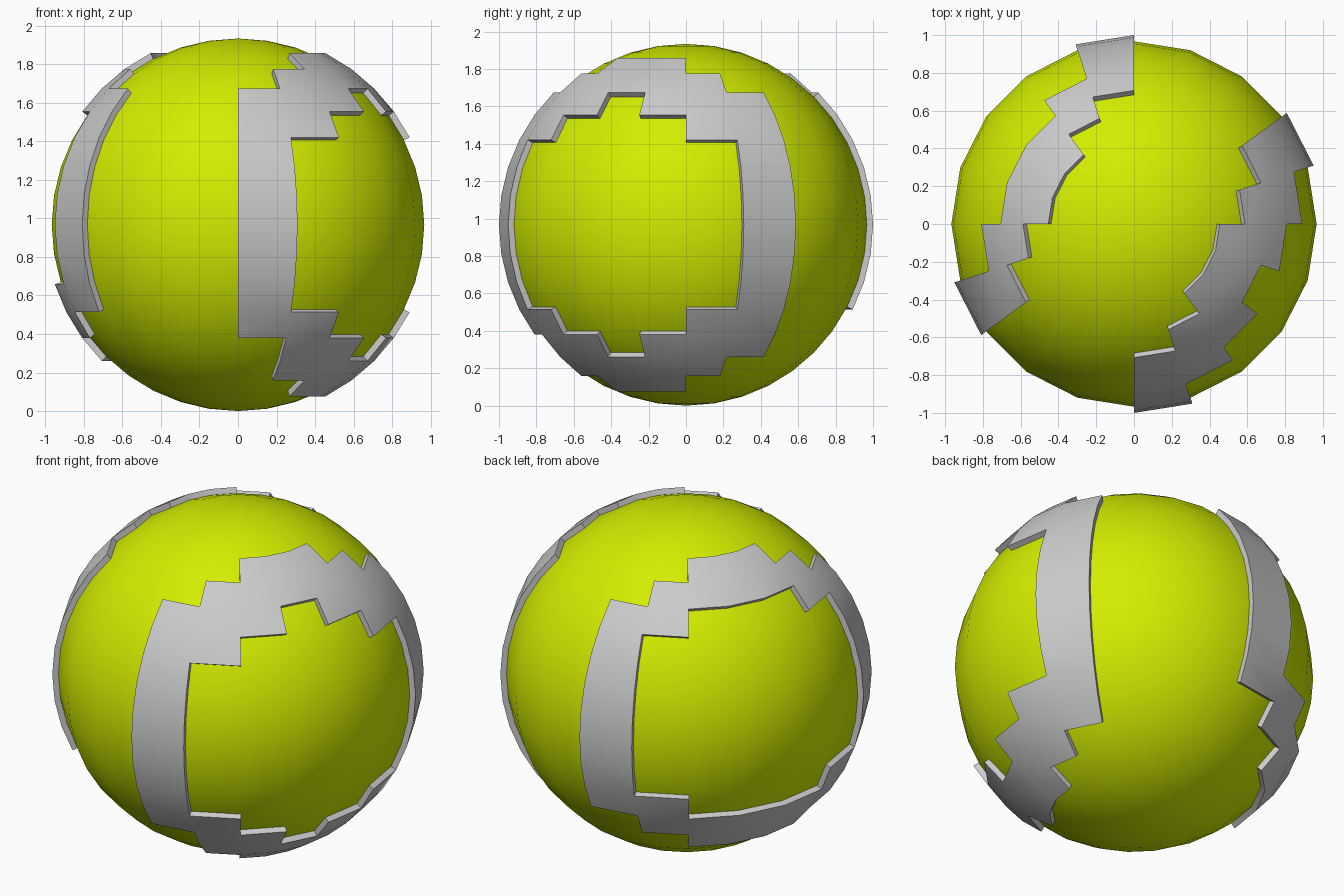
import bpy, bmesh, math

if "Cube" in bpy.data.objects:
    bpy.data.objects.remove(bpy.data.objects["Cube"])

N = 20                      # segments and rings
R_BALL, R_SEAM = 0.967, 1.0

# Seam layout: per 18-degree column (counted from the front toward +x),
# the covered latitude spans in 9-degree steps.
SPANS = {0: [(-4, 5)], 1: [(3, 6), (-6, -3)], 2: [(4, 7), (-7, -4)],
         3: [(5, 7), (-7, -5)], 4: [(4, 7), (-7, -4)], 5: [(3, 6), (-6, -3)],
         6: [(-5, 5)],
         10: [(-3, 5)], 11: [(4, 6), (-4, -2)], 12: [(5, 7), (-5, -3)],
         13: [(5, 7), (-5, -3)], 14: [(5, 7), (-5, -3)],
         15: [(4, 6), (-4, -2)], 16: [(-3, 5)]}


def in_seam(face):
    c = face.calc_center_median()
    col = int(math.degrees(math.atan2(c.x, -c.y)) % 360 // 18)
    lat = math.degrees(math.atan2(c.z, math.hypot(c.x, c.y))) / 9
    return any(lo < lat < hi for lo, hi in SPANS.get(col, []))


def sphere_bmesh(radius):
    bm = bmesh.new()
    bmesh.ops.create_uvsphere(bm, u_segments=N, v_segments=N, radius=radius)
    return bm


def finish(bm, name, angle):
    bmesh.ops.recalc_face_normals(bm, faces=bm.faces)
    bmesh.ops.translate(bm, verts=bm.verts, vec=(0, 0, R_BALL))
    mesh = bpy.data.meshes.new(name)
    bm.to_mesh(mesh)
    bm.free()
    ob = bpy.data.objects.new(name, mesh)
    bpy.context.collection.objects.link(ob)
    bpy.ops.object.select_all(action='DESELECT')
    ob.select_set(True)
    bpy.context.view_layer.objects.active = ob
    bpy.ops.object.shade_smooth_by_angle(angle=math.radians(angle))
    return ob


# Ball
ball = finish(sphere_bmesh(R_BALL), "ball", 30)
mat = bpy.data.materials.new("lime_felt")
mat.diffuse_color = (0.65, 0.85, 0.0, 1)
mat.use_nodes = True
mat.node_tree.nodes["Principled BSDF"].inputs["Base Color"].default_value = mat.diffuse_color
ball.data.materials.append(mat)

# Raised seam: chosen sphere cells, thickened outward
bm = sphere_bmesh(R_SEAM)
bmesh.ops.delete(bm, geom=[f for f in bm.faces if not in_seam(f)], context='FACES')
outer = list(bm.verts)
bmesh.ops.extrude_face_region(bm, geom=list(bm.faces), use_keep_orig=True)
for v in set(bm.verts) - set(outer):
    v.co *= 0.955
finish(bm, "raised_seam", 30)
